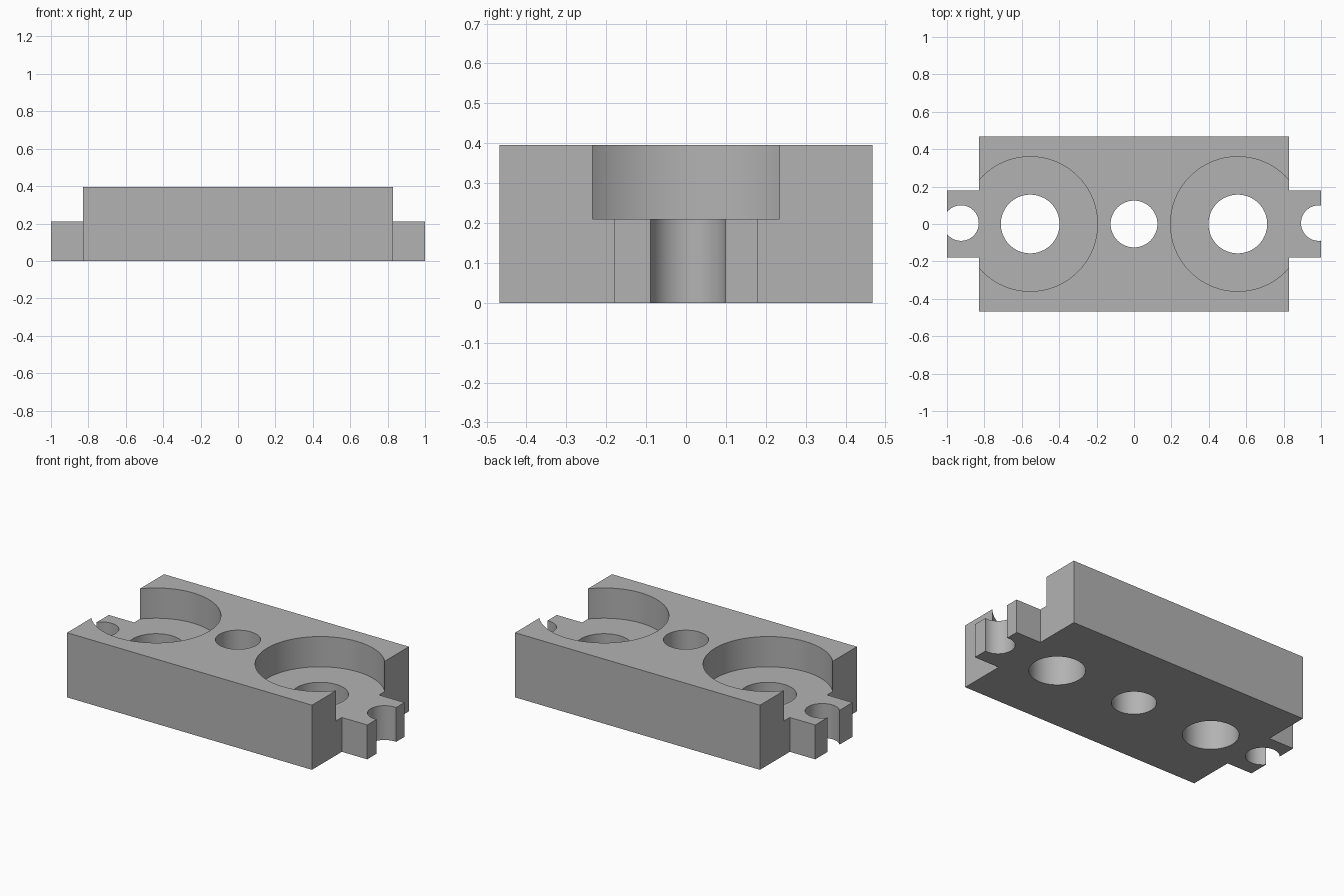
import bpy
import math

if "Cube" in bpy.data.objects:
    bpy.data.objects.remove(bpy.data.objects["Cube"], do_unlink=True)

# Dimensions
BODY_X, BODY_Y, BODY_H = 0.828, 0.468, 0.395
TAB_Y, TAB_H = 0.18, 0.21
POCKET_X = 0.555

metal = bpy.data.materials.new("plain grey")
metal.use_nodes = True
grey = (0.45, 0.45, 0.45, 1)
metal.diffuse_color = grey
metal.node_tree.nodes["Principled BSDF"].inputs["Base Color"].default_value = grey


def box(name, half_x, half_y, height):
    bpy.ops.mesh.primitive_cube_add(size=1, location=(0, 0, height / 2))
    ob = bpy.context.object
    ob.name = name
    ob.scale = (2 * half_x, 2 * half_y, height)
    bpy.ops.object.transform_apply(location=True, scale=True)
    ob.data.materials.append(metal)
    return ob


def drill(name, x, y, radius, bottom):
    depth = 0.6 - bottom
    bpy.ops.mesh.primitive_cylinder_add(vertices=64, radius=radius, depth=depth,
                                        location=(x, y, bottom + depth / 2))
    ob = bpy.context.object
    ob.name = name
    ob.data.materials.append(metal)
    return ob


def combine(target, tool, operation):
    mod = target.modifiers.new(tool.name, "BOOLEAN")
    mod.operation = operation
    mod.solver = "EXACT"
    mod.object = tool
    bpy.context.view_layer.objects.active = target
    bpy.ops.object.modifier_apply(modifier=mod.name)
    bpy.data.objects.remove(tool, do_unlink=True)


# Block with a low tab at each end
block = box("mounting_block", BODY_X, BODY_Y, BODY_H)
combine(block, box("end_tabs", 1.0, TAB_Y, TAB_H), "UNION")

# Wide pockets, open at the ends, with a through hole in each
for side in (-1, 1):
    combine(block, drill("pocket", side * POCKET_X, 0, 0.36, TAB_H), "DIFFERENCE")
    combine(block, drill("pocket_hole", side * POCKET_X, 0, 0.157, -0.2), "DIFFERENCE")

# Centre hole and the open notches in the tabs
combine(block, drill("centre_hole", 0, 0, 0.125, -0.2), "DIFFERENCE")
combine(block, drill("right_notch", -0.925, 0.005, 0.095, -0.2), "DIFFERENCE")
combine(block, drill("left_notch", 0.988, 0.005, 0.095, -0.2), "DIFFERENCE")

bpy.ops.object.select_all(action="DESELECT")
block.select_set(True)
bpy.context.view_layer.objects.active = block
bpy.ops.object.shade_smooth_by_angle(angle=math.radians(30))
